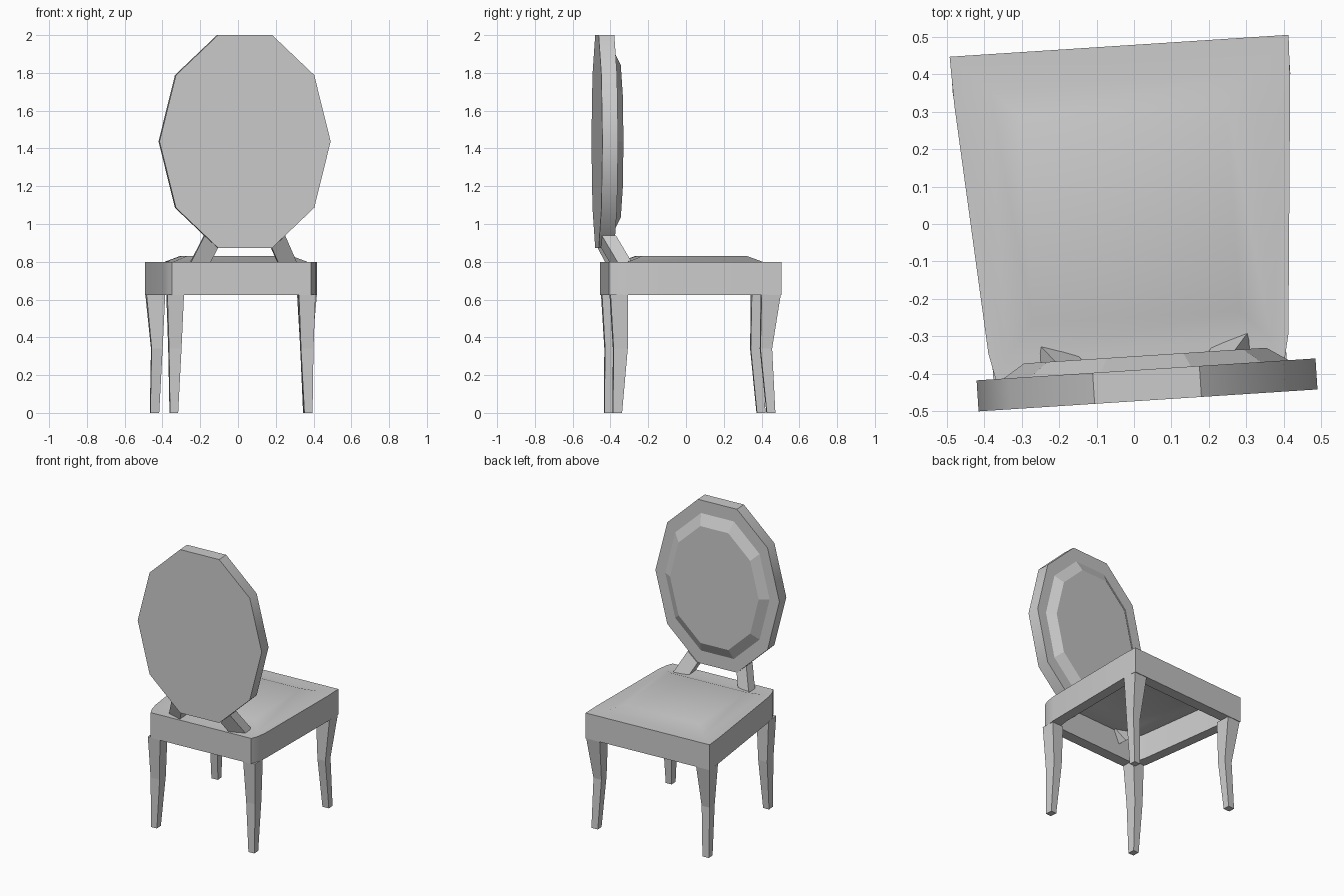
import bpy, bmesh, math
from mathutils import Matrix, Vector

if "Cube" in bpy.data.objects:
    bpy.data.objects.remove(bpy.data.objects["Cube"], do_unlink=True)

TURN = Matrix.Rotation(math.radians(3.7), 4, 'Z')   # whole chair stands slightly turned
SEAT_X, BACK_X = -0.009, 0.007

gray = bpy.data.materials.new("light_gray")
gray.use_nodes = True
gray.diffuse_color = (0.6, 0.6, 0.6, 1)
gray.node_tree.nodes["Principled BSDF"].inputs["Base Color"].default_value = gray.diffuse_color


def finish(name, bm, offset_x, smooth_angle=None):
    bmesh.ops.recalc_face_normals(bm, faces=bm.faces)
    bm.transform(TURN @ Matrix.Translation((offset_x, 0, 0)))
    mesh = bpy.data.meshes.new(name)
    bm.to_mesh(mesh)
    bm.free()
    mesh.materials.append(gray)
    if smooth_angle:
        mesh.shade_smooth()
        mesh.set_sharp_from_angle(angle=math.radians(smooth_angle))
    obj = bpy.data.objects.new(name, mesh)
    bpy.context.scene.collection.objects.link(obj)


def loft(bm, loops, cap_start=True, cap_end=True):
    """Join equal-length rings of points with quads; return the vertex rings."""
    rings = [[bm.verts.new(p) for p in loop] for loop in loops]
    n = len(rings[0])
    for a, b in zip(rings, rings[1:]):
        for i in range(n):
            j = (i + 1) % n
            bm.faces.new((a[i], a[j], b[j], b[i]))
    if cap_start:
        bm.faces.new(rings[0][::-1])
    if cap_end:
        bm.faces.new(rings[-1])
    return rings


def rect(x0, x1, y0, y1, z):
    return [(x0, y0, z), (x1, y0, z), (x1, y1, z), (x0, y1, z)]


# Seat: hollow apron, flat top border and raised cushion as one shell
half = [(0.368, -0.431), (0.387, -0.39), (0.402, -0.32), (0.45, 0.35), (0.454, 0.478)]
outline = half + [(-x, y) for x, y in reversed(half)]


def seat_loop(scale, z):
    return [(x * scale, 0.024 + (y - 0.024) * scale, z) for x, y in outline]


bm = bmesh.new()
apron = loft(bm, [seat_loop(0.84, 0.8), seat_loop(0.84, 0.625),
                  seat_loop(1, 0.625), seat_loop(1, 0.8)], False, False)
cushion = loft(bm, [rect(-0.355, 0.355, -0.33, 0.384, 0.8),
                    rect(-0.277, 0.277, -0.249, 0.305, 0.831)], False, True)
border = [bm.edges.get((ring[i - 1], ring[i]))
          for ring in (apron[-1], cushion[0]) for i in range(len(ring))]
bmesh.ops.triangle_fill(bm, edges=border, use_beauty=True, normal=Vector((0, 0, 1)))
finish("seat", bm, SEAT_X, 25)

# Backrest: ten-sided oval frame with a bevelled pad on the sitting side
quarter = [(0.143, 0.564), (0.367, 0.351), (0.454, 0)]
right_side = quarter + [(x, -z) for x, z in reversed(quarter[:2])]
oval = right_side + [(-x, z) for x, z in reversed(right_side)]


def oval_loop(scale, y):
    return [(x * scale, y, 1.437 + z * scale) for x, z in oval]


bm = bmesh.new()
loft(bm, [oval_loop(1, -0.473), oval_loop(1, -0.39)])
finish("backrest_frame", bm, BACK_X, 40)

bm = bmesh.new()
loft(bm, [oval_loop(0.845, -0.391), oval_loop(0.715, -0.353)])
finish("backrest_pad", bm, BACK_X)

# Slanted bars carrying the backrest
lean = Vector((0.076, 0.09, -0.16))
for side, sx in (("left", 1), ("right", -1)):
    top = [Vector(p) for p in ((0.143, -0.46, 0.873), (0.214, -0.46, 0.938),
                               (0.214, -0.385, 0.938), (0.143, -0.385, 0.873))]
    flip = Matrix.Diagonal((sx, 1, 1))
    bm = bmesh.new()
    loft(bm, [[flip @ p for p in top], [flip @ (p + lean) for p in top]])
    finish(side + "_backrest_bar", bm, BACK_X)

# Legs: inner x, outer x, rear y, forward y, height at three levels
legs = {
    "seat_end_leg": [(0.353, 0.452, 0.373, 0.474, 0.626),
                     (0.367, 0.425, 0.368, 0.43, 0.34),
                     (0.383, 0.43, 0.402, 0.447, 0)],
    "backrest_end_leg": [(0.305, 0.393, -0.425, -0.333, 0.626),
                         (0.317, 0.383, -0.408, -0.333, 0.34),
                         (0.335, 0.378, -0.411, -0.363, 0)],
}
for name, levels in legs.items():
    for side, sx in (("left", 1), ("right", -1)):
        bm = bmesh.new()
        loft(bm, [rect(x0 * sx, x1 * sx, y0, y1, z) for x0, x1, y0, y1, z in levels])
        finish(side + "_" + name, bm, SEAT_X)
